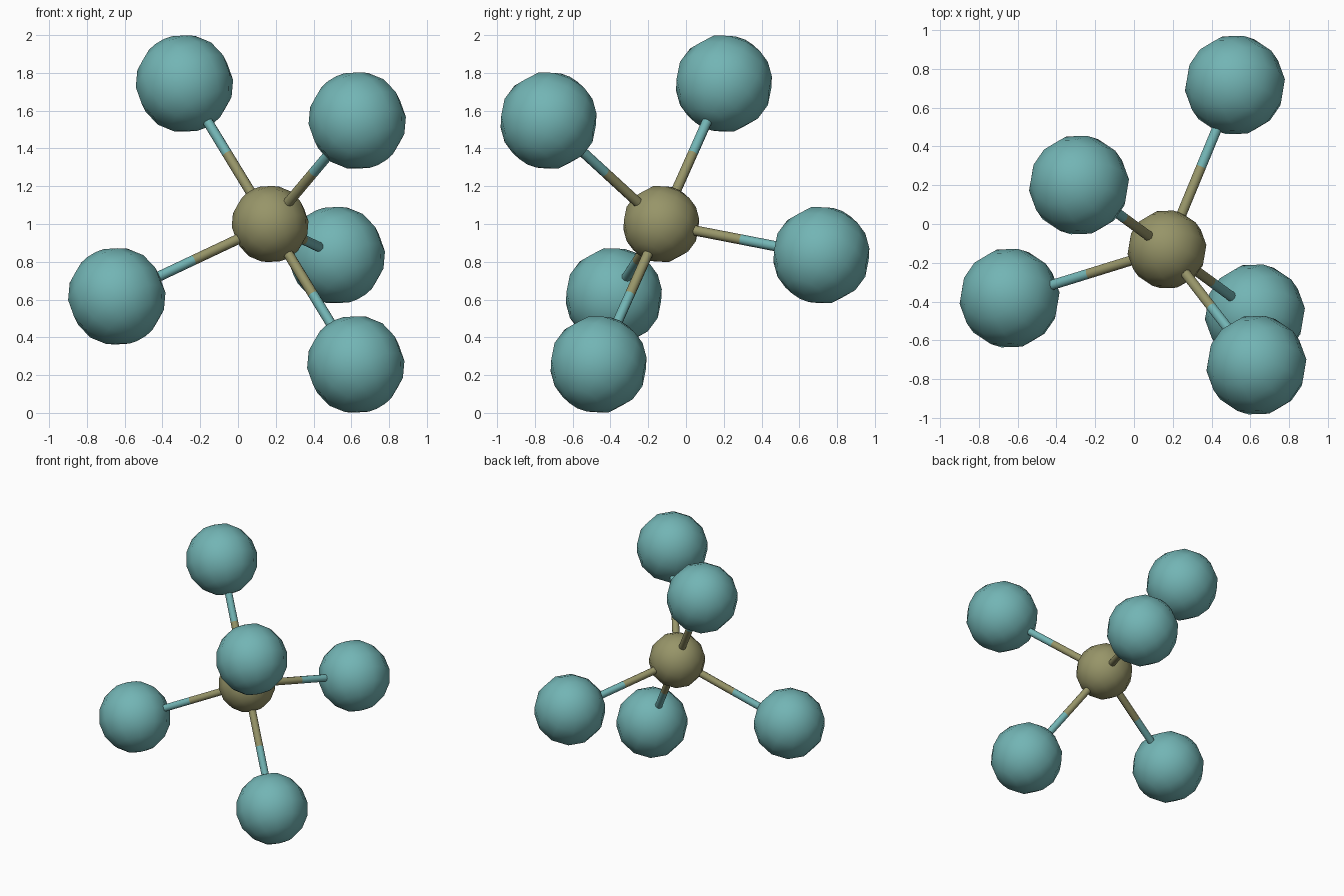
import bpy
from math import radians
from mathutils import Vector, Matrix

if "Cube" in bpy.data.objects:
    bpy.data.objects.remove(bpy.data.objects["Cube"])

BOND = 0.932
CENTRE = Vector((0.17, -0.131, 1.0))


def material(name, colour):
    m = bpy.data.materials.new(name)
    m.diffuse_color = (*colour, 1)
    m.use_nodes = True
    m.node_tree.nodes["Principled BSDF"].inputs["Base Color"].default_value = m.diffuse_color
    return m


olive = material("olive", (0.31, 0.30, 0.14))
teal = material("teal", (0.17, 0.46, 0.46))

# Tilted frame: the two axial bonds lie on z, one equatorial bond on x
axis = Vector((-0.455, 0.333, 0.746)).normalized()
side = Vector((-0.81, -0.247, -0.375))
side = (side - axis * side.dot(axis)).normalized()
frame = Matrix((side, axis.cross(side), axis)).transposed()


def finish(name, mat):
    ob = bpy.context.object
    ob.name = name
    ob.data.materials.append(mat)
    bpy.ops.object.shade_smooth_by_angle(angle=radians(60))
    return ob


def ball(name, pos, radius, mat):
    bpy.ops.mesh.primitive_uv_sphere_add(segments=12, ring_count=8, radius=radius,
                                         location=pos, rotation=frame.to_euler())
    finish(name, mat)


def rod(name, a, b, mat):
    d = b - a
    bpy.ops.mesh.primitive_cylinder_add(vertices=10, radius=0.027, depth=d.length,
                                        location=(a + b) / 2,
                                        rotation=d.to_track_quat('Z', 'Y').to_euler())
    finish(name, mat)


# Trigonal bipyramid: two axial and three equatorial directions
directions = {"upper_axial": axis, "lower_axial": -axis}
for i in range(3):
    directions[f"equatorial_{i + 1}"] = Matrix.Rotation(radians(120 * i), 3, axis) @ side

ball("centre_ball", CENTRE, 0.205, olive)

# Each outer ball hangs on a rod coloured half and half
for name, d in directions.items():
    end = CENTRE + d * BOND
    mid = CENTRE + d * BOND / 2
    ball(name + "_ball", end, 0.26, teal)
    rod(name + "_inner_rod", CENTRE, mid, olive)
    rod(name + "_outer_rod", mid, end, teal)
